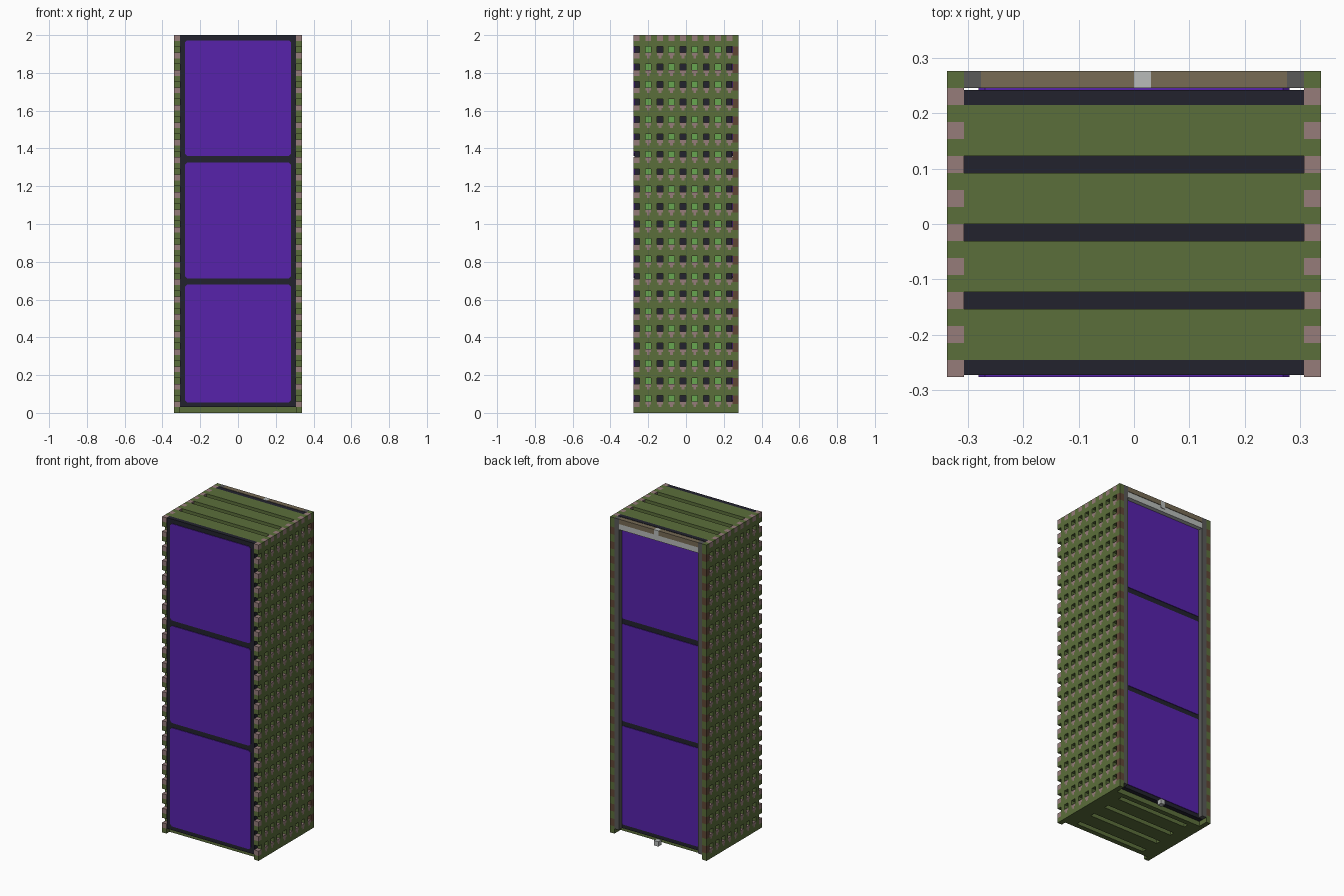
import bpy, bmesh

cube = bpy.data.objects.get("Cube")
if cube:
    bpy.data.objects.remove(cube, do_unlink=True)

U = 2 / 65            # one block of the grid
COLS, ROWS, LAYERS = 22, 18, 65


def material(name, r, g, b):
    m = bpy.data.materials.new(name)
    m.use_nodes = True
    m.diffuse_color = (r, g, b, 1)
    bsdf = m.node_tree.nodes["Principled BSDF"]
    bsdf.inputs["Base Color"].default_value = (r, g, b, 1)
    bsdf.inputs["Roughness"].default_value = 0.8
    return m


green = material("moss green", 0.105, 0.156, 0.043)
dark = material("dark navy", 0.016, 0.016, 0.027)
purple = material("purple", 0.095, 0.016, 0.41)
pink = material("dusty pink", 0.305, 0.202, 0.195)
leaf = material("light green", 0.136, 0.381, 0.08)
tan = material("tan", 0.184, 0.147, 0.091)
rust = material("rust brown", 0.115, 0.062, 0.036)
grey = material("grey", 0.1, 0.1, 0.098)
silver = material("silver", 0.48, 0.5, 0.49)


def point(c, r, l):
    """Grid position to model position."""
    return ((c - COLS / 2) * U, (r - ROWS / 2) * U, l * U)


def build(name, mat, boxes):
    """One object from boxes given as column, row and layer ranges."""
    bm = bmesh.new()
    for cs, rs, ls in boxes:
        verts = [bm.verts.new(point(c, r, l)) for c in cs for r in rs for l in ls]
        for f in ((0, 1, 3, 2), (4, 6, 7, 5), (0, 4, 5, 1),
                  (2, 3, 7, 6), (0, 2, 6, 4), (1, 5, 7, 3)):
            bm.faces.new([verts[i] for i in f])
    return finish(name, mat, bm)


def finish(name, mat, bm):
    bmesh.ops.recalc_face_normals(bm, faces=bm.faces)
    mesh = bpy.data.meshes.new(name)
    bm.to_mesh(mesh)
    bm.free()
    mesh.materials.append(mat)
    obj = bpy.data.objects.new(name, mesh)
    bpy.context.collection.objects.link(obj)
    return obj


# Upright boards; the inner ones sit low in slots in the top
inner = (1, COLS - 1)
build("front_board", dark, [(inner, (0.12, 1), (1, LAYERS))])
build("back_board", dark, [(inner, (16, 16.88), (1, LAYERS))])
build("inner_boards", dark, [(inner, (r, r + 1), (1, LAYERS - 1.3)) for r in (4, 8, 12)])
build("bay_fillers", green, [(inner, (r, r + 3), (1, LAYERS)) for r in (1, 5, 9, 13)])

# Base slab with four long slots underneath
base = []
for r in range(1, 16):
    if r % 4 == 2:
        base += [((1, 3), (r, r + 1), (0, 1)), ((19, 21), (r, r + 1), (0, 1))]
    else:
        base.append((inner, (r, r + 1), (0, 1)))
build("base_slab", green, base)


# Three purple screens with clipped corners on the front and back
def screens(name, row0, row1):
    bm = bmesh.new()
    for z0, z1 in ((1.8, 22.1), (23.1, 43.1), (44.2, 64.1)):
        x0, x1, k = 1.85, 20.15, 0.4
        outline = [(x0 + k, z0), (x1 - k, z0), (x1, z0 + k), (x1, z1 - k),
                   (x1 - k, z1), (x0 + k, z1), (x0, z1 - k), (x0, z0 + k)]
        near = [bm.verts.new(point(x, row0, z)) for x, z in outline]
        far = [bm.verts.new(point(x, row1, z)) for x, z in outline]
        bm.faces.new(near)
        bm.faces.new(far)
        for i in range(len(outline)):
            j = (i + 1) % len(outline)
            bm.faces.new((near[i], near[j], far[j], far[i]))
    finish(name, purple, bm)


screens("front_screens", 0, 0.2)
screens("back_screens", 16.8, 17)


# Side walls: rows of open pockets with a pink tab under each
def side_wall(side, c0, c1, outer_face):
    cs = (c0, c1)
    walls, tabs = [], []
    for l in range(LAYERS):
        ls = (l, l + 1)
        if l % 3 == 0:
            walls.append((cs, (0, 17), ls))
            continue
        walls += [(cs, (r, r + 1), ls) for r in range(1, 17, 2)]
        if l % 3 == 2:
            continue
        for r in range(0, 17, 2):
            if r == 0 or l == LAYERS - 1:
                tabs.append((cs, (r, r + 1), ls))
            else:
                tabs.append((cs, (r, r + 1), (l + 0.45, l + 1)))
                tabs.append((cs, (r + 0.25, r + 0.75), (l, l + 0.45)))
                walls.append((cs, (r, r + 0.25), (l, l + 0.45)))
                walls.append((cs, (r + 0.75, r + 1), (l, l + 0.45)))
    build(side + "_wall", green, walls)
    build(side + "_tabs", pink, tabs)
    # Light green strips at the bottom of every second pocket column
    f = outer_face
    build(side + "_pocket_strips", leaf,
          [((f - 0.08, f + 0.08), (r, r + 1), (1, LAYERS - 1)) for r in (2, 6, 10, 14)])
    # Rear flange, banded in two colours
    build(side + "_flange", green,
          [(cs, (17, 18), (l, min(l + 1.5, LAYERS))) for l in range(0, LAYERS, 3)]
          + [(cs, (17, 18), (LAYERS - 0.5, LAYERS))])
    build(side + "_flange_bands", rust,
          [(cs, (17, 18), (l + 1.5, min(l + 3, LAYERS - 0.5))) for l in range(0, LAYERS, 3)])


side_wall("right", 0, 1, 1)
side_wall("left", 21, 22, 21)

# Rear posts, top rail, light strip and latches
build("rear_posts", grey, [((c, c + 1), (17, 18), (1, LAYERS)) for c in (1, 20)])
build("top_rail", tan, [((2, 11), (17, 18), (64, LAYERS)), ((12, 20), (17, 18), (64, LAYERS))])
build("light_strip", silver, [((2, 20), (17, 17.9), (62.8, 64))])
build("top_latch", silver, [((11, 12), (17, 18), (63.5, LAYERS))])
build("bottom_latch", silver, [((11, 12), (17, 18), (0, 1))])
